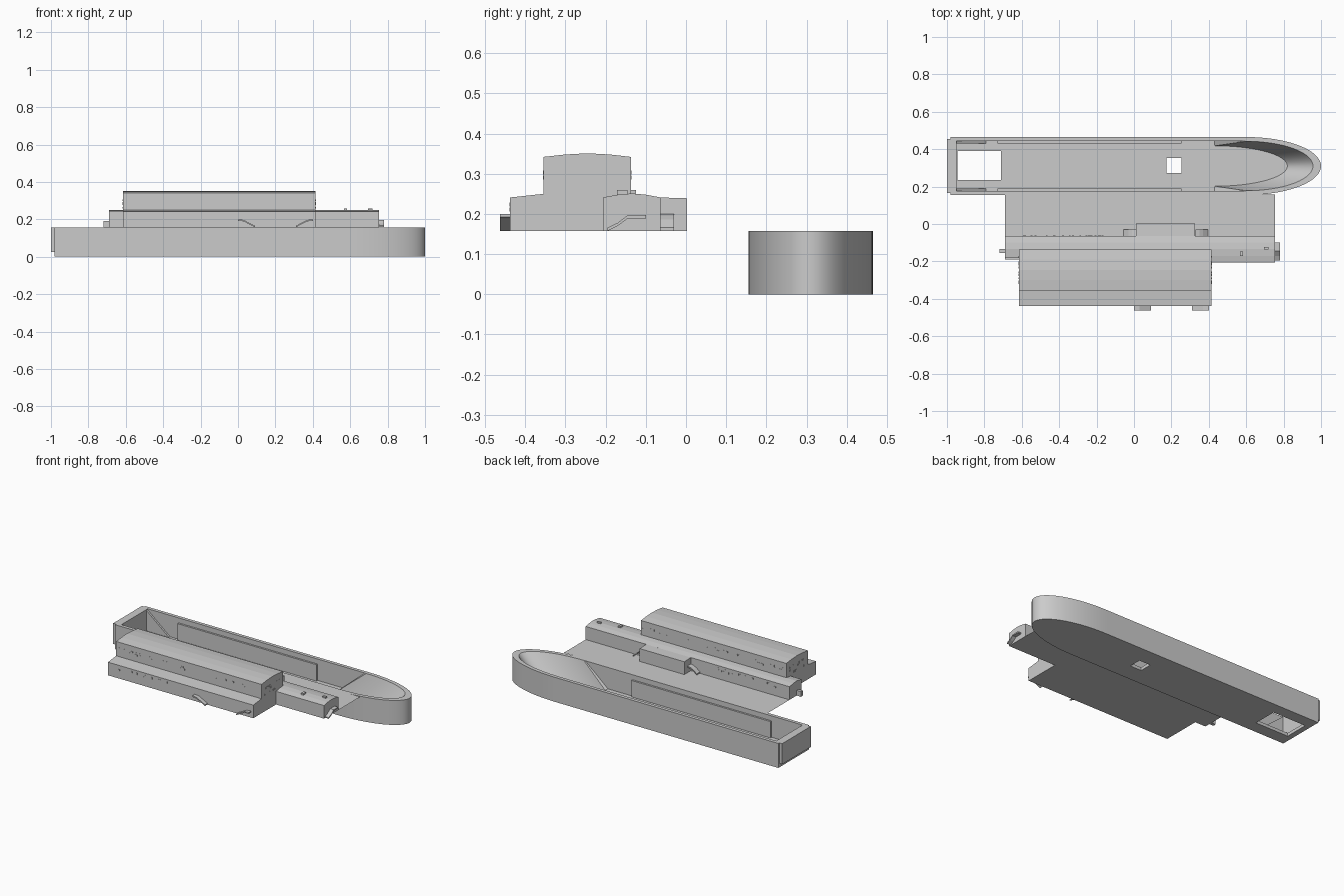
import bpy, bmesh, math, random

if "Cube" in bpy.data.objects:
    bpy.data.objects.remove(bpy.data.objects["Cube"])

random.seed(4)
CY = 0.31      # hull centre line
TOP = 0.157    # hull rim / deck level


def finish(name, bm):
    bmesh.ops.recalc_face_normals(bm, faces=bm.faces)
    me = bpy.data.meshes.new(name)
    bm.to_mesh(me)
    bm.free()
    ob = bpy.data.objects.new(name, me)
    bpy.context.collection.objects.link(ob)
    return ob


def add_box(bm, x0, x1, y0, y1, z0, z1):
    vs = bmesh.ops.create_cube(bm, size=1)['verts']
    for v in vs:
        v.co = (x0 + (v.co.x + .5) * (x1 - x0), y0 + (v.co.y + .5) * (y1 - y0),
                z0 + (v.co.z + .5) * (z1 - z0))


def box(name, *b):
    bm = bmesh.new()
    add_box(bm, *b)
    return finish(name, bm)


def prism(name, pts, a, b, axis):
    """Extrude a profile: axis 'x' takes (y, z) points, axis 'y' takes (x, z)."""
    bm = bmesh.new()
    put = (lambda p, t: (t, p[0], p[1])) if axis == 'x' else (lambda p, t: (p[0], t, p[1]))
    rings = [[bm.verts.new(put(p, t)) for p in pts] for t in (a, b)]
    bm.faces.new(rings[0])
    bm.faces.new(rings[1][::-1])
    for i in range(len(pts)):
        j = (i + 1) % len(pts)
        bm.faces.new((rings[0][i], rings[0][j], rings[1][j], rings[1][i]))
    return finish(name, bm)


def awning(name, pts, a, b, axis, t=0.008):
    prism(name, pts + [(p, z - t) for p, z in reversed(pts)], a, b, axis)


def outline(stern, half, start, bow, bow_half, jump):
    """Boat outline: square stern, straight sides, elliptical bow."""
    side = [(stern, half), (start, half)]
    n = 20
    arc = [(start + jump + (bow - start - jump) * math.sin(i / n * math.pi / 2),
            bow_half * math.cos(i / n * math.pi / 2)) for i in range(n)]
    up = side + arc
    return up + [(bow, 0)] + [(x, -y) for x, y in reversed(up)]


# hull shell with flared inner bow
bm = bmesh.new()
outer = outline(-.98, .155, .59, 1.0, .155, .01)
rings = [(outer, 0), (outer, TOP),
         (outline(-.95, .133, .59, .957, .132, .01), TOP),
         (outline(-.95, .133, .43, .82, .108, .002), .02)]
loops = [[bm.verts.new((x, CY + y, z)) for x, y in pts] for pts, z in rings]
bm.faces.new(loops[0])
bm.faces.new(loops[-1])
for r, s in zip(loops, loops[1:]):
    for i in range(len(r)):
        j = (i + 1) % len(r)
        bm.faces.new((r[i], r[j], s[j], s[i]))
hull = finish("hull", bm)

# openings through the hull floor
cut = bmesh.new()
add_box(cut, -.945, -.71, .235, .39, -.05, .06)
add_box(cut, .175, .255, .272, .352, -.05, .06)
cutter = finish("floor_cutter", cut)
cutter.hide_render = True
cutter.hide_viewport = True
cutter.display_type = 'WIRE'
mod = hull.modifiers.new("floor_openings", 'BOOLEAN')
mod.object = cutter
mod.operation = 'DIFFERENCE'
mod.solver = 'EXACT'
bpy.context.view_layer.objects.active = hull
hull.select_set(True)
bpy.ops.object.shade_smooth_by_angle(angle=math.radians(30))

# stern plate
box("transom", -1.0, -.979, .165, .455, .025, TOP)

# side panels and stern braces inside the hull
for s, tag in ((1, "back"), (-1, "front")):
    y0, y1 = sorted((CY + s * .121, CY + s * .134))
    box("side_panel_" + tag, -.73, .255, y0, y1, .019, .125)
    prism("stern_brace_" + tag, [(-.95, .019), (-.79, .019), (-.95, .15)], y0, y1, 'y')

# small square floor pegs
bm = bmesh.new()
pegs = [(-.59 + .0317 * i, .313) for i in range(35)]
pegs += [(-.31 + .0625 * i, y) for i in range(7) for y in (.368, .26)]
for x, y in pegs:
    if not .16 < x < .27:
        add_box(bm, x - .007, x + .007, y - .007, y + .007, .019, .023)
finish("floor_pegs", bm)

# thin deck sheet between hull and cabins
bm = bmesh.new()
bm.faces.new([bm.verts.new(c) for c in ((-.69, -.19, TOP), (.755, -.19, TOP),
                                        (.755, .158, TOP), (-.69, .158, TOP))])
finish("deck_sheet", bm)

# cabins with cambered roofs
prism("long_cabin", [(-.207, TOP), (-.207, .241), (-.17, .248), (-.135, .251),
                     (-.1, .248), (-.063, .241), (-.063, TOP)], -.615, .755, 'x')
prism("stern_cabin", [(-.182, TOP), (-.182, .244), (-.135, .251),
                      (-.1, .248), (-.063, .241), (-.063, TOP)], -.69, -.615, 'x')
prism("lower_cabin", [(-.438, TOP), (-.438, .241), (-.355, .25), (-.137, .25),
                      (-.137, TOP)], -.615, .415, 'x')
prism("upper_cabin", [(-.355, .245), (-.355, .342), (-.3, .348), (-.246, .351),
                      (-.19, .348), (-.137, .342), (-.137, .245)], -.615, .415, 'x')
prism("side_bay", [(-.065, TOP), (-.065, .241), (0.003, .239), (0.003, TOP)],
      .01, .327, 'x')

# roof vents
box("roof_vent_1", .568, .584, -.172, -.146, .245, .259)
box("roof_vent_2", .694, .718, -.138, -.124, .245, .259)

# curved awnings over doors
for i, s in enumerate((1, -1)):
    f = [(.2 - s * (.2 - x), z) for x, z in ((0, .2), (.03, .197), (.055, .184), (.09, .166))]
    awning("front_awning_%d" % i, f, -.463, -.436, 'y')
    b = [(.17 - s * (.17 - x), z) for x, z in ((-.055, .166), (-.03, .186), (-.01, .196), (.012, .2))]
    awning("back_awning_%d" % i, b, -.066, -.03, 'y')
awning("bow_awning", [(-.195, .166), (-.17, .178), (-.145, .197), (-.1, .197)], .754, .78, 'x')
box("stern_awning", -.72, -.689, -.155, -.135, TOP, .19)

# scattered small windows
bm = bmesh.new()
w = .005


def windows(n, x0, x1, z, y):
    for k in range(n):
        x, h = random.uniform(x0, x1), z + random.choice((-.006, .006))
        add_box(bm, x - w, x + w, y - .0015, y + .0015, h - w, h + w)


for y in (-.355, -.137):
    windows(26, -.6, -.05, .297, y)
    windows(9, .07, .4, .297, y)
windows(22, -.6, -.15, .217, -.438)
windows(22, -.6, -.15, .217, -.063)
for x in (-.615, .415):
    for y, z in ((-.317, .262), (-.307, .302), (-.29, .302), (-.272, .302), (-.258, .288),
                 (-.27, .262), (-.232, .262), (-.216, .262), (-.205, .302), (-.175, .302),
                 (-.175, .282)):
        add_box(bm, x - .0015, x + .0015, y - w, y + w, z - w, z + w)
finish("windows", bm)
